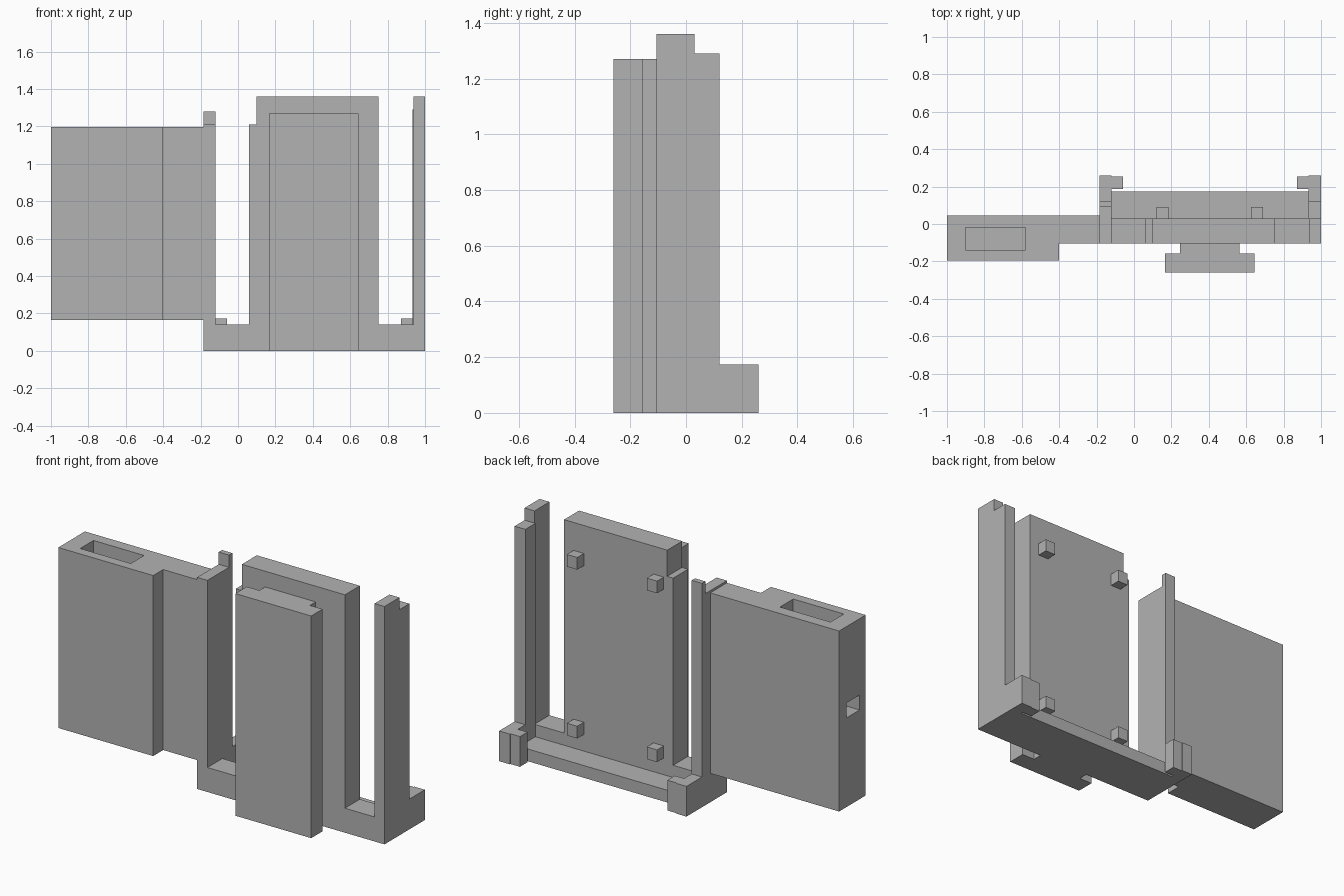
import bpy
import bmesh
from mathutils import Vector

cube = bpy.data.objects.get("Cube")
if cube:
    bpy.data.objects.remove(cube, do_unlink=True)

# One plain grey for the whole model
GREY = (0.45, 0.45, 0.45, 1)
grey = bpy.data.materials.new("plain_grey")
grey.use_nodes = True
grey.diffuse_color = GREY
grey.node_tree.nodes["Principled BSDF"].inputs["Base Color"].default_value = GREY


def extrude(name, points, axis, lo, hi):
    """Extrude a closed outline along y (x, z points) or z (x, y points)."""
    bm = bmesh.new()
    place = (lambda a, b: (a, lo, b)) if axis == "y" else (lambda a, b: (a, b, lo))
    face = bm.faces.new([bm.verts.new(place(a, b)) for a, b in points])
    step = Vector((0, hi - lo, 0)) if axis == "y" else Vector((0, 0, hi - lo))
    new = bmesh.ops.extrude_face_region(bm, geom=[face])["geom"]
    bmesh.ops.translate(bm, vec=step, verts=[v for v in new if isinstance(v, bmesh.types.BMVert)])
    bmesh.ops.recalc_face_normals(bm, faces=bm.faces)
    mesh = bpy.data.meshes.new(name)
    bm.to_mesh(mesh)
    bm.free()
    mesh.materials.append(grey)
    obj = bpy.data.objects.new(name, mesh)
    bpy.context.collection.objects.link(obj)
    return obj


def box(name, x, y, z):
    outline = [(x[0], y[0]), (x[1], y[0]), (x[1], y[1]), (x[0], y[1])]
    return extrude(name, outline, "z", *z)


def cut(target, cutter):
    mod = target.modifiers.new(cutter.name, "BOOLEAN")
    mod.operation = "DIFFERENCE"
    mod.solver = "EXACT"
    mod.object = cutter
    cutter.hide_render = True
    cutter.hide_viewport = True
    cutter.display_type = "WIRE"


# Front frame: base, two end posts and the central panel in one outline
FRONT, MID, POST_BACK = -0.105, 0.03, 0.12
extrude("frame", [
    (-0.185, 0), (1, 0), (1, 1.36), (0.937, 1.36), (0.937, 0.14), (0.75, 0.14),
    (0.75, 1.36), (0.098, 1.36), (0.098, 1.21), (0.06, 1.21), (0.06, 0.14),
    (-0.12, 0.14), (-0.12, 1.21), (-0.185, 1.21)], "y", FRONT, MID)

# Rear halves of the posts
box("left_post_rear", (0.932, 1), (MID, POST_BACK), (0, 1.29))
extrude("right_post_middle", [(-0.185, 0), (-0.12, 0), (-0.12, 1.21), (-0.185, 1.21)],
        "y", MID, 0.09)
box("right_post_rear", (-0.185, -0.12), (0.09, POST_BACK), (0, 1.28))

# Low rear ledge between the posts
box("rear_ledge", (-0.12, 0.932), (MID, 0.175), (0, 0.07))

# Feet with inward hooks at both ends
for side, outer, inner, tip in (("left", 1, 0.932, 0.872), ("right", -0.185, -0.12, -0.06)):
    box(side + "_foot", sorted((outer, inner)), (POST_BACK, 0.26), (0, 0.173))
    box(side + "_hook", sorted((inner, tip)), (0.187, 0.255), (0, 0.173))

# Four pegs on the back of the panel
for col, x in (("right", 0.12), ("left", 0.625)):
    for row, z in (("lower", 0.165), ("upper", 1.13)):
        box(f"{row}_{col}_peg", (x, x + 0.065), (MID, 0.09), (z, z + 0.07))

# T-shaped slider on the front
extrude("front_slider", [
    (0.165, -0.26), (0.645, -0.26), (0.645, -0.157), (0.565, -0.157),
    (0.565, FRONT), (0.245, FRONT), (0.245, -0.157), (0.165, -0.157)], "z", 0, 1.27)

# Side block, thicker at its outer end
block = extrude("side_block", [
    (-1, -0.195), (-0.4, -0.195), (-0.4, FRONT), (-0.185, FRONT),
    (-0.185, 0.045), (-1, 0.045)], "z", 0.165, 1.197)

# Top pocket and the opening in the outer wall that meets it
cut(block, extrude("pocket_cutter", [
    (-0.9, 1.3), (-0.9, 0.76), (-1.1, 0.76), (-1.1, 0.675), (-0.58, 0.675), (-0.58, 1.3)],
    "y", -0.14, -0.02))
